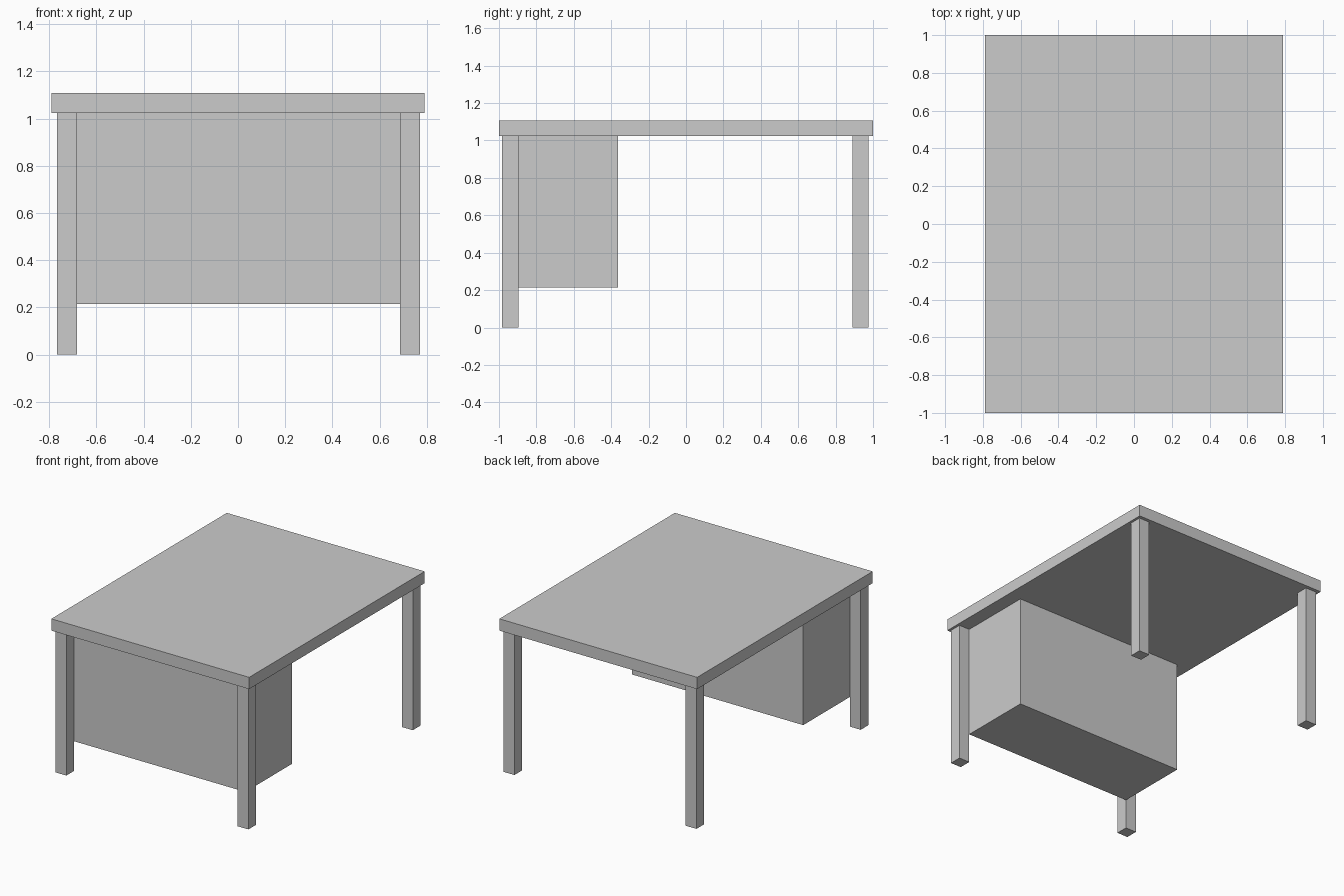
import bpy

if "Cube" in bpy.data.objects:
    bpy.data.objects.remove(bpy.data.objects["Cube"])


def box(name, x0, x1, y0, y1, z0, z1):
    """Axis-aligned block from its extents."""
    bpy.ops.mesh.primitive_cube_add(
        size=1, location=((x0 + x1) / 2, (y0 + y1) / 2, (z0 + z1) / 2))
    ob = bpy.context.object
    ob.name = name
    ob.scale = (x1 - x0, y1 - y0, z1 - z0)
    bpy.ops.object.transform_apply(location=False, rotation=False, scale=True)
    return ob


UNDERSIDE = 1.023

# Desk top
box("desk_top", -0.789, 0.789, -1.0, 1.0, UNDERSIDE, 1.108)

# Four square legs
for y_name, y0, y1 in (("front", -0.983, -0.895), ("back", 0.89, 0.976)):
    for x_name, x0, x1 in (("left", -0.767, -0.681), ("right", 0.686, 0.771)):
        box(f"{y_name}_{x_name}_leg", x0, x1, y0, y1, 0.0, UNDERSIDE)

# Hanging cabinet behind the front legs
box("cabinet", -0.681, 0.686, -0.895, -0.363, 0.214, UNDERSIDE)
